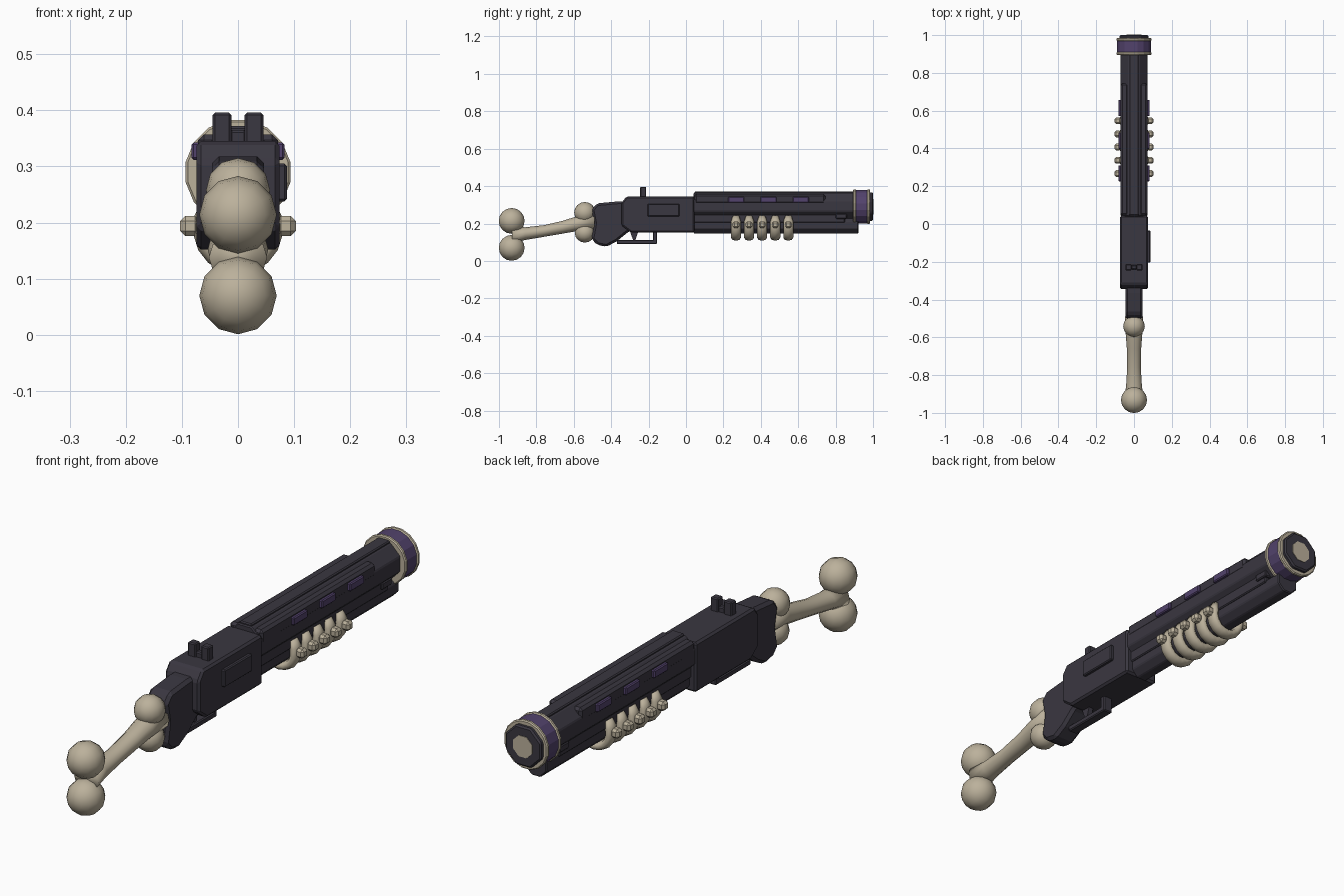
import bpy, bmesh, math
from mathutils import Vector, Matrix

if "Cube" in bpy.data.objects:
    bpy.data.objects.remove(bpy.data.objects["Cube"])


def material(name, rgb):
    m = bpy.data.materials.new(name)
    m.use_nodes = True
    m.diffuse_color = (*rgb, 1)
    m.node_tree.nodes["Principled BSDF"].inputs["Base Color"].default_value = (*rgb, 1)
    return m


DARK = material("dark gunmetal", (0.042, 0.038, 0.052))
BONE = material("aged bone", (0.50, 0.44, 0.33))
PURPLE = material("dull purple", (0.085, 0.055, 0.15))


def finish(name, bm, mat, bevel=0, smooth=False):
    bmesh.ops.recalc_face_normals(bm, faces=bm.faces)
    mesh = bpy.data.meshes.new(name)
    bm.to_mesh(mesh)
    bm.free()
    mesh.materials.append(mat)
    ob = bpy.data.objects.new(name, mesh)
    bpy.context.collection.objects.link(ob)
    for p in mesh.polygons:
        p.use_smooth = smooth
    if bevel:
        mod = ob.modifiers.new("Bevel", "BEVEL")
        mod.width = bevel
        mod.segments = 1
        mod.limit_method = "ANGLE"
    return ob


def box(name, x, y, z, mat=DARK, bevel=0.004):
    bm = bmesh.new()
    bmesh.ops.create_cube(bm, size=1)
    for v in bm.verts:
        v.co = [a + (c + 0.5) * (b - a) for c, (a, b) in zip(v.co, (x, y, z))]
    return finish(name, bm, mat, bevel)


def side_profile(name, points, half, mat=DARK, bevel=0.01):
    # Outline in y and z, extruded across x
    bm = bmesh.new()
    face = bm.faces.new([bm.verts.new((-half, y, z)) for y, z in points])
    out = bmesh.ops.extrude_face_region(bm, geom=[face])["geom"]
    for v in out:
        if isinstance(v, bmesh.types.BMVert):
            v.co.x = half
    return finish(name, bm, mat, bevel)


def tube(name, y0, y1, z, r, mat=DARK, sides=8, bevel=0, smooth=False):
    bm = bmesh.new()
    turn = (Matrix.Translation((0, (y0 + y1) / 2, z)) @ Matrix.Rotation(math.pi / 2, 4, "X")
            @ Matrix.Rotation(math.pi / sides, 4, "Z"))
    bmesh.ops.create_cone(bm, cap_ends=True, segments=sides, radius1=r, radius2=r,
                          depth=y1 - y0, matrix=turn)
    return finish(name, bm, mat, bevel, smooth)


def ball(name, y, z, r):
    bm = bmesh.new()
    bmesh.ops.create_uvsphere(bm, u_segments=12, v_segments=8, radius=r,
                              matrix=Matrix.Translation((0, y, z)) @ Matrix.Rotation(math.pi / 2, 4, "X"))
    return finish(name, bm, BONE, smooth=True)


def sweep(name, path, sides, mat, smooth=True):
    # Path entries: centre, first section axis, second section axis
    bm = bmesh.new()
    rings = []
    for c, u, v in path:
        rings.append([bm.verts.new(c + u * math.cos(i * math.tau / sides)
                                   + v * math.sin(i * math.tau / sides)) for i in range(sides)])
    for a, b in zip(rings, rings[1:]):
        for i in range(sides):
            j = (i + 1) % sides
            bm.faces.new((a[i], a[j], b[j], b[i]))
    bm.faces.new(rings[0])
    bm.faces.new(rings[-1])
    return finish(name, bm, mat, smooth=smooth)


# Bone stock
ball("stock_butt_upper_knob", -0.932, 0.214, 0.069)
ball("stock_butt_lower_knob", -0.932, 0.070, 0.069)
ball("stock_neck_upper_knob", -0.541, 0.258, 0.057)
ball("stock_neck_lower_knob", -0.541, 0.152, 0.054)
shaft = [(-0.93, 0.138, 0.052, 0.045), (-0.86, 0.146, 0.042, 0.034), (-0.76, 0.160, 0.036, 0.031),
         (-0.66, 0.180, 0.038, 0.034), (-0.58, 0.200, 0.044, 0.040), (-0.49, 0.210, 0.048, 0.046)]
sweep("stock_shaft", [(Vector((0, y, z)), Vector((w, 0, 0)), Vector((0, 0, h)))
                      for y, z, w, h in shaft], 12, BONE)

# Grip and receiver
side_profile("grip", [(-0.505, 0.275), (-0.475, 0.308), (-0.365, 0.318), (-0.30, 0.318), (-0.28, 0.17),
                      (-0.315, 0.15), (-0.37, 0.105), (-0.425, 0.076), (-0.475, 0.086),
                      (-0.505, 0.118), (-0.49, 0.2)], 0.046, bevel=0.012)
side_profile("receiver", [(-0.318, 0.345), (0.045, 0.345), (0.045, 0.152), (-0.295, 0.152),
                          (-0.345, 0.19), (-0.345, 0.31)], 0.074, bevel=0.008)
box("ejection_panel", (0.07, 0.087), (-0.205, -0.035), (0.238, 0.305))

# Trigger and guard
box("guard_bar", (-0.02, 0.02), (-0.37, -0.155), (0.09, 0.113))
box("guard_post", (-0.02, 0.02), (-0.177, -0.155), (0.10, 0.16))
side_profile("trigger", [(-0.30, 0.16), (-0.255, 0.16), (-0.27, 0.112), (-0.283, 0.112)],
             0.01, bevel=0)

# Rear sight
for side, s in (("left", 1), ("right", -1)):
    box("rear_sight_post_" + side, sorted((s * 0.012, s * 0.045)), (-0.245, -0.213), (0.335, 0.396))
box("rear_sight_bridge", (-0.015, 0.015), (-0.24, -0.218), (0.335, 0.365))

# Barrel, its rail and side housings
tube("barrel", 0.04, 0.92, 0.294, 0.076, bevel=0.004)
box("top_rail", (-0.026, 0.026), (0.045, 0.90), (0.34, 0.372))
box("barrel_under_rail", (-0.052, 0.052), (0.04, 0.85), (0.205, 0.268))
for side, s in (("left", 1), ("right", -1)):
    box("barrel_housing_" + side, sorted((s * 0.03, s * 0.071)), (0.045, 0.745), (0.304, 0.357), bevel=0.01)
    box("barrel_front_block_" + side, sorted((s * 0.03, s * 0.06)), (0.80, 0.86), (0.225, 0.252))
    for i in range(3):
        y = 0.268 + i * 0.173
        box(f"purple_inlay_{side}_{i + 1}", sorted((s * 0.06, s * 0.083)),
            (y - 0.043, y + 0.043), (0.312, 0.343), PURPLE)

# Magazine tube
tube("magazine_tube", 0.04, 0.922, 0.192, 0.05, bevel=0.004)
box("magazine_front_link", (-0.03, 0.03), (0.84, 0.915), (0.20, 0.26))

# Muzzle
tube("muzzle_band", 0.905, 0.98, 0.290, 0.091, PURPLE, 16)
for name, y in (("rear", 0.902), ("front", 0.976)):
    tube("muzzle_ring_" + name, y - 0.008, y + 0.008, 0.290, 0.095, BONE, 16, bevel=0.004)
tube("muzzle_tip", 0.97, 1.0, 0.290, 0.083, bevel=0.006)
tube("muzzle_core", 0.98, 1.002, 0.290, 0.044, BONE)

# Rib foregrip: U-shaped ribs with side knuckles
for i in range(5):
    y = 0.267 + i * 0.07
    path = []
    for k in range(13):
        a = math.radians(-215 + k * 250 / 12)
        out = Vector((math.cos(a), 0, math.sin(a)))
        taper = 0.7 if k in (0, 12) else 1
        centre = Vector((0, y, 0.188)) + out * 0.063
        centre.z += 0.022 * max(0, out.z)
        path.append((centre, out * 0.017 * taper, Vector((0, 0.027 * taper, 0))))
    sweep(f"rib_{i + 1}", path, 8, BONE)
    for side, s in (("left", 1), ("right", -1)):
        box(f"rib_knuckle_{side}_{i + 1}", sorted((s * 0.068, s * 0.103)),
            (y - 0.018, y + 0.018), (0.176, 0.212), BONE, 0.009)
